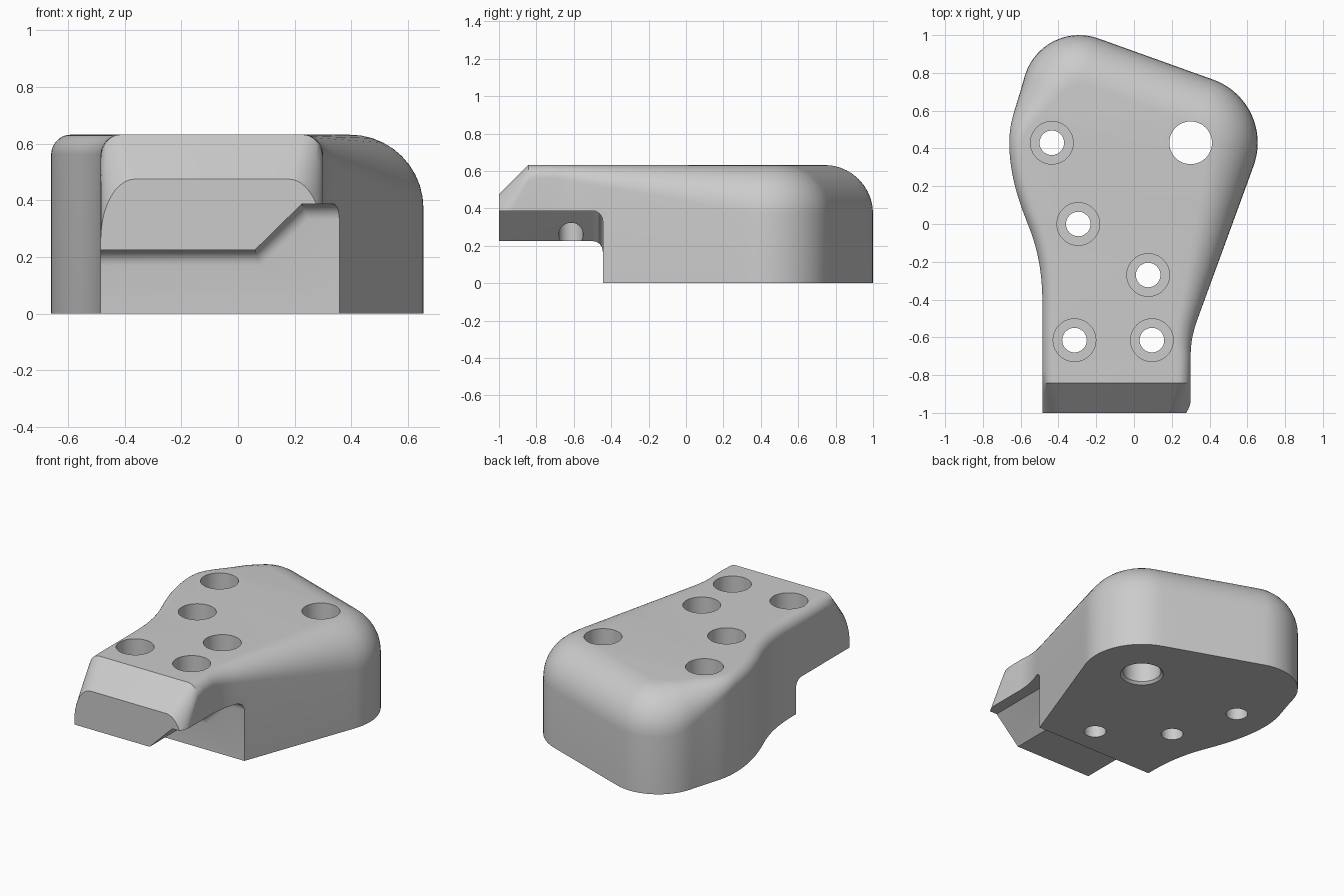
import bpy, bmesh, math
from mathutils import Vector
from mathutils.geometry import interpolate_bezier

if "Cube" in bpy.data.objects:
    bpy.data.objects.remove(bpy.data.objects["Cube"], do_unlink=True)

H = 0.632             # overall height
CREASE = -0.843       # where the flat top meets the sloped nose
STEPS = 10            # segments across the rounded top edge

grey = bpy.data.materials.new("light_grey")
grey.use_nodes = True
grey.diffuse_color = (0.6, 0.6, 0.6, 1)
grey.node_tree.nodes["Principled BSDF"].inputs["Base Color"].default_value = (0.6, 0.6, 0.6, 1)


def bezier(a, b, c, d, n=14):
    return [p.to_2d() for p in interpolate_bezier(*[Vector((*q, 0)) for q in (a, b, c, d)], n)]


def arc(cx, cy, r, start, end, n=18):
    angles = [math.radians(start + (end - start) * i / n) for i in range(n + 1)]
    return [Vector((cx + r * math.cos(a), cy + r * math.sin(a))) for a in angles]


def line(a, b, n):
    return [Vector(a).lerp(Vector(b), i / n) for i in range(1, n)]


def ramp(v, lo, hi):
    return min(1, max(0, (v - lo) / (hi - lo)))


def smooth(t):
    return t * t * (3 - 2 * t)


def edge_radius(p):
    """Rounding of the top edge, growing from the waist to the rear."""
    if p.y < -0.7:
        return 0.07 + 0.05 * ramp(-p.y, -CREASE, 1)
    if p.x > 0:
        return 0.07 + 0.19 * ramp(p.y, -0.7, 0.35)
    return 0.07 + 0.19 * smooth(ramp(p.y, 0.40, 0.93))


def make_object(name, bm):
    bmesh.ops.recalc_face_normals(bm, faces=bm.faces)
    me = bpy.data.meshes.new(name)
    bm.to_mesh(me)
    bm.free()
    me.materials.append(grey)
    ob = bpy.data.objects.new(name, me)
    bpy.context.collection.objects.link(ob)
    return ob


# Plan outline, from the front left corner round the back to the front right
nose = [-1, -0.97, -0.93, -0.89, CREASE, -0.78, -0.7]
path = [Vector((-0.485, y)) for y in nose + [-0.56]]
path += bezier((-0.485, -0.42), (-0.485, -0.2), (-0.53, -0.08), (-0.57, 0.02))
path += bezier((-0.57, 0.02), (-0.63, 0.17), (-0.66, 0.30), (-0.66, 0.43))[1:]
path += bezier((-0.66, 0.43), (-0.66, 0.55), (-0.627, 0.603), (-0.58, 0.778))[1:]
path += arc(-0.29, 0.70, 0.30, 165, 70.3)[1:]
path += line(path[-1], (0.42, 0.764), 8)
path += arc(0.30, 0.43, 0.355, 70.3, -20)
path += line(path[-1], (0.345, -0.48), 12)
path += bezier((0.345, -0.48), (0.315, -0.56), (0.30, -0.62), (0.30, -0.70))[:-1]
path += [Vector((0.30, y)) for y in reversed(nose)]

# Body: vertical walls, rounded top edge, flat top and sloped nose
bm = bmesh.new()
columns = []
last = len(path) - 1
for i, p in enumerate(path):
    t = (path[min(i + 1, last)] - path[max(i - 1, 0)]).normalized()
    inward = Vector((t.y, -t.x))
    r = edge_radius(p)
    drop = r * (1 + 0.8 * ramp(-p.y, -CREASE - 0.06, 1))
    col = [bm.verts.new((p.x, p.y, 0))]
    for k in range(STEPS + 1):
        a = math.pi / 2 * k / STEPS
        q = p + inward * r * (1 - math.cos(a))
        cap = min(H, H + q.y - CREASE)
        col.append(bm.verts.new((q.x, q.y, cap - drop * (1 - math.sin(a)))))
    columns.append(col)
for a, b in zip(columns, columns[1:]):
    for k in range(STEPS + 1):
        bm.faces.new((a[k], b[k], b[k + 1], a[k + 1]))
rim = [c[-1] for c in columns]
n = nose.index(CREASE)
bm.faces.new(rim[n:len(rim) - n])                          # flat top
bm.faces.new(rim[:n + 1] + rim[-n - 1:])                   # sloped nose
bm.faces.new(columns[0] + list(reversed(columns[-1])))     # front face
bm.faces.new([c[0] for c in columns])                      # underside
body = make_object("clamp_body", bm)

# Undercut below the nose, with a rounded inner corner
bm = bmesh.new()
profile = [(-2, -0.5), (-2, 0.225), (0.06, 0.225), (0.225, 0.387), (2, 0.387), (2, -0.5)]
front = bm.faces.new([bm.verts.new((x, -2, z)) for x, z in profile])
ext = bmesh.ops.extrude_face_region(bm, geom=[front])["geom"]
bmesh.ops.translate(bm, vec=(0, 1.555, 0), verts=[g for g in ext if isinstance(g, bmesh.types.BMVert)])
if not front.is_valid or len(bm.faces) < len(profile) + 2:
    bm.faces.new([v for v in bm.verts if v.co.y < -1.9])
bmesh.ops.recalc_face_normals(bm, faces=bm.faces)
inner = [e for e in bm.edges if all(v.co.y > -0.5 and v.co.z > 0 for v in e.verts)]
bmesh.ops.bevel(bm, geom=inner, offset=0.055, segments=6, profile=0.5, affect='EDGES')
cutters = [make_object("undercut_cutter", bm)]


def bore(name, x, y, rings):
    """Round cutter turned from (radius, height) rings."""
    bm = bmesh.new()
    loops = []
    for r, z in rings:
        loops.append([bm.verts.new((x + r * math.cos(a), y + r * math.sin(a), z))
                      for a in (2 * math.pi * i / 48 for i in range(48))])
    for a, b in zip(loops, loops[1:]):
        for i in range(48):
            j = (i + 1) % 48
            bm.faces.new((a[i], a[j], b[j], b[i]))
    bm.faces.new(loops[0])
    bm.faces.new(loops[-1])
    cutters.append(make_object(name, bm))


# Counterbored screw holes and the large plain hole
for x, y in [(-0.435, 0.43), (-0.295, 0), (0.075, -0.27), (-0.315, -0.615), (0.095, -0.615)]:
    bore("screw_hole_cutter", x, y, [(0.065, -0.2), (0.065, 0.43), (0.113, 0.43), (0.113, 0.9)])
bore("large_hole_cutter", 0.30, 0.43, [(0.128, -0.2), (0.128, 0), (0.113, 0.015), (0.113, 0.9)])

bpy.ops.object.select_all(action='DESELECT')
body.select_set(True)
bpy.context.view_layer.objects.active = body
for c in cutters:
    mod = body.modifiers.new("cut", 'BOOLEAN')
    mod.operation = 'DIFFERENCE'
    mod.solver = 'EXACT'
    mod.object = c
    bpy.ops.object.modifier_apply(modifier=mod.name)
for c in cutters:
    bpy.data.objects.remove(c, do_unlink=True)
bpy.ops.object.shade_smooth_by_angle(angle=math.radians(32))
